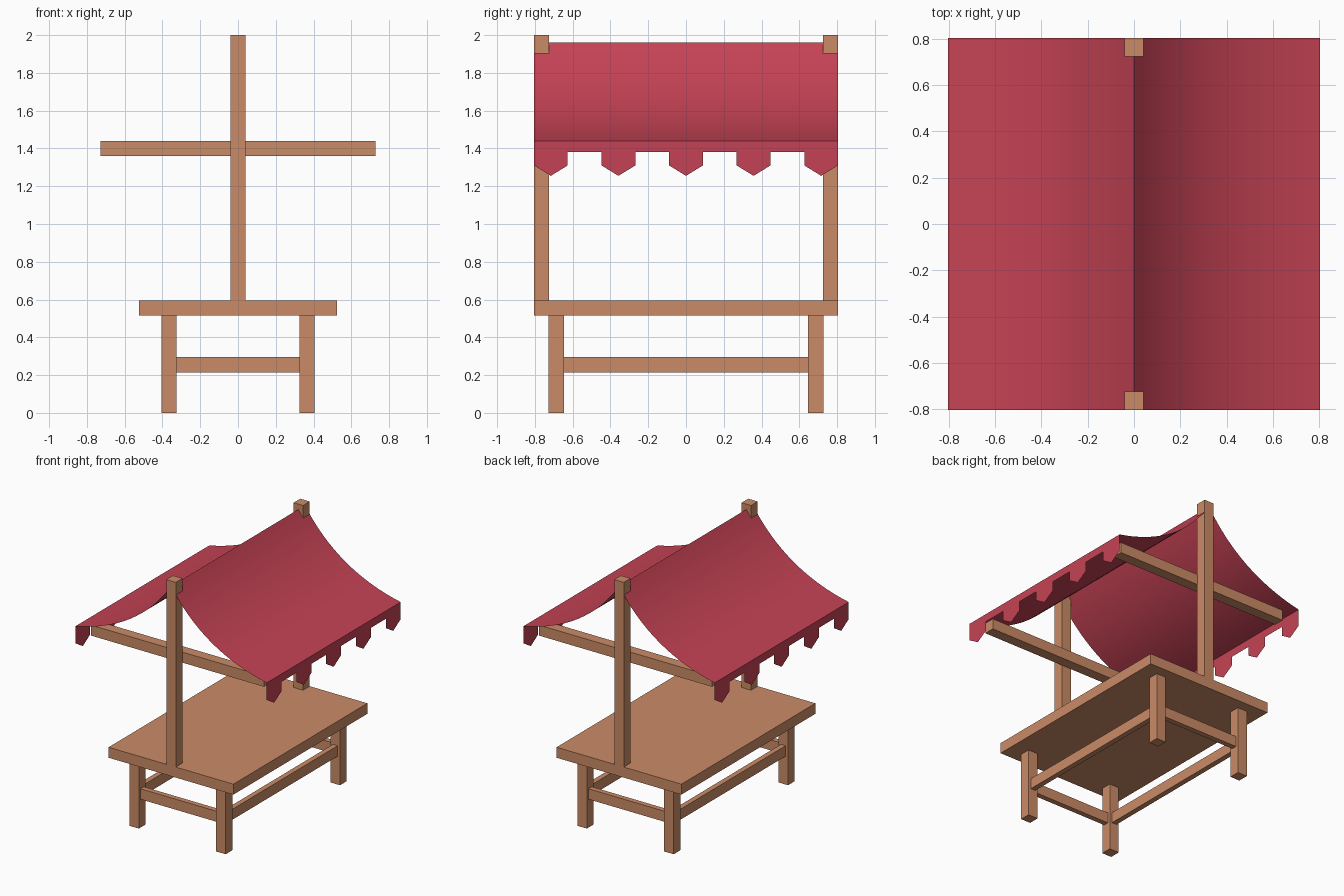
import bpy, bmesh

if "Cube" in bpy.data.objects:
    bpy.data.objects.remove(bpy.data.objects["Cube"])

W, D = 0.805, 0.805          # canopy half width, stall half depth
T = 0.08                     # timber thickness


def material(name, col):
    m = bpy.data.materials.new(name)
    m.diffuse_color = (*col, 1)
    m.use_nodes = True
    m.node_tree.nodes["Principled BSDF"].inputs["Base Color"].default_value = m.diffuse_color
    return m


wood = material("wood", (0.60, 0.26, 0.135))
cloth = material("red_cloth", (0.56, 0.055, 0.09))


def finish(name, bm, mat):
    me = bpy.data.meshes.new(name)
    bm.to_mesh(me)
    bm.free()
    me.materials.append(mat)
    ob = bpy.data.objects.new(name, me)
    bpy.context.collection.objects.link(ob)
    return ob


def box(name, centre, size):
    bm = bmesh.new()
    bmesh.ops.create_cube(bm, size=1)
    for v in bm.verts:
        v.co = [c + p * s for c, p, s in zip(centre, v.co, size)]
    return finish(name, bm, wood)


# Table top
box("table_top", (0, 0, 0.555), (1.05, 2 * D, T))

for s, end in ((-1, "front"), (1, "back")):
    # Legs, stretchers, upright post and awning crossbar at each end
    for sx, side in ((-1, "left"), (1, "right")):
        box(f"{end}_{side}_leg", (sx * 0.365, s * 0.687, 0.2575), (T, T, 0.515))
    box(f"{end}_stretcher", (0, s * 0.687, 0.255), (0.65, 0.04, T))
    box(f"{end}_post", (0, s * 0.765, 1.2975), (T, T, 1.405))
    box(f"{end}_crossbar", (0, s * 0.687, 1.40), (1.455, T, T))

for s, side in ((-1, "left"), (1, "right")):
    # Long stretchers
    box(f"{side}_stretcher", (s * 0.365, 0, 0.255), (0.04, 1.295, T))

    # Sagging canopy sheet swept along a quadratic curve
    bm = bmesh.new()
    p0, p1, p2 = (0, 1.96), (0.276, 1.546), (W, 1.44)
    prev, n = None, 16
    for i in range(n + 1):
        t = i / n
        x, z = ((1 - t) ** 2 * a + 2 * t * (1 - t) * b + t * t * c
                for a, b, c in zip(p0, p1, p2))
        row = [bm.verts.new((s * x, y, z)) for y in (-D * s, D * s)]
        if prev:
            f = bm.faces.new((prev[0], row[0], row[1], prev[1]))
            f.smooth = True
        prev = row
    finish(f"{side}_canopy", bm, cloth)

    # Hanging valance with five pointed tabs
    step = 2 * D / 9
    outline = [(-D, 1.44)]
    for k in range(5):
        y = -D + 2 * k * step
        if k:
            outline.append((y, 1.38))
        outline += [(y, 1.31), (y + step / 2, 1.255), (y + step, 1.31)]
        if k < 4:
            outline.append((y + step, 1.38))
    outline.append((D, 1.44))
    bm = bmesh.new()
    f = bm.faces.new([bm.verts.new((s * W, y, z)) for y, z in outline])
    f.normal_update()
    if f.normal.x * s < 0:
        f.normal_flip()
    finish(f"{side}_valance", bm, cloth)
